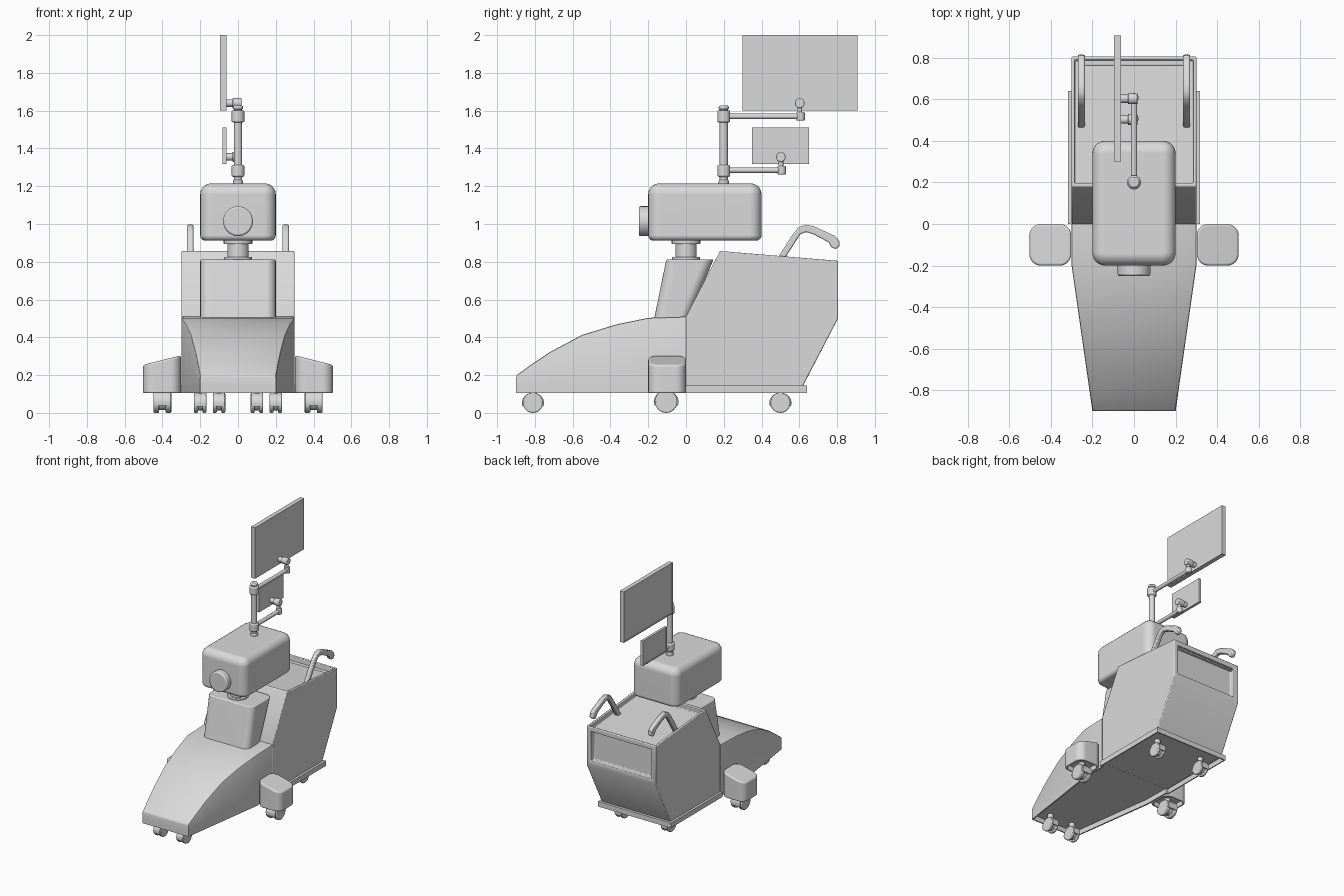
import bpy, bmesh, math
from mathutils import Vector

cube = bpy.data.objects.get("Cube")
if cube:
    bpy.data.objects.remove(cube, do_unlink=True)

grey = bpy.data.materials.new("light_grey")
grey.use_nodes = True
GREY = (0.7, 0.7, 0.7, 1)
grey.diffuse_color = GREY
grey.node_tree.nodes["Principled BSDF"].inputs["Base Color"].default_value = GREY
parts = []


def finish(name, bm, bevel=0.0):
    """Turn a bmesh into a named grey object with an optional edge bevel."""
    bmesh.ops.recalc_face_normals(bm, faces=bm.faces)
    mesh = bpy.data.meshes.new(name)
    bm.to_mesh(mesh)
    bm.free()
    obj = bpy.data.objects.new(name, mesh)
    bpy.context.collection.objects.link(obj)
    mesh.materials.append(grey)
    if bevel:
        mod = obj.modifiers.new("edge_bevel", "BEVEL")
        mod.width, mod.segments = bevel, 2
        mod.limit_method, mod.angle_limit = "ANGLE", math.radians(40)
    parts.append(obj)
    return obj


def prism_mesh(profile, x0, x1):
    """Extrude a side (y, z) profile across x."""
    bm = bmesh.new()
    a = [bm.verts.new((x0, y, z)) for y, z in profile]
    b = [bm.verts.new((x1, y, z)) for y, z in profile]
    bm.faces.new(a)
    bm.faces.new(b[::-1])
    for i in range(len(a)):
        j = (i + 1) % len(a)
        bm.faces.new((a[i], b[i], b[j], a[j]))
    bmesh.ops.recalc_face_normals(bm, faces=bm.faces)
    return bm


def recess(bm, direction, rim, depth):
    """Sink the largest face that looks along direction, leaving a rim."""
    bm.normal_update()
    way = Vector(direction)
    face = [max(bm.faces, key=lambda f: f.normal.dot(way) ** 9 * f.calc_area())]
    bmesh.ops.inset_individual(bm, faces=face, thickness=rim)
    bmesh.ops.inset_individual(bm, faces=face, thickness=0.001, depth=-depth)


def rounded_block(name, lo, hi, side, top, bottom, shape=None, hollow=0.0):
    """Box with separately rounded upright, top and bottom edges."""
    bm = bmesh.new()
    bmesh.ops.create_cube(bm, size=1)
    for v in bm.verts:
        v.co = Vector([l + (c + 0.5) * (h - l) for c, l, h in zip(v.co, lo, hi)])
        if shape:
            v.co = shape(v.co)
    upright = [e for e in bm.edges
               if abs((e.verts[0].co - e.verts[1].co).normalized().z) > 0.7]
    bmesh.ops.bevel(bm, geom=upright, offset=side, segments=6, profile=0.5, affect="EDGES")
    for sign, radius in ((1, top), (-1, bottom)):
        bm.normal_update()
        cap = max(bm.faces, key=lambda f: sign * f.normal.z * f.calc_area())
        bmesh.ops.bevel(bm, geom=list(cap.edges), offset=radius, segments=5,
                        profile=0.5, affect="EDGES")
    if hollow:
        recess(bm, (0, 0, -1), 0.006, hollow)
    obj = finish(name, bm)
    obj.modifiers.new("even_shading", "WEIGHTED_NORMAL").keep_sharp = True


def rod(name, start, end, radius, bevel=0.0, sides=28):
    start, end = Vector(start), Vector(end)
    axis = end - start
    bm = bmesh.new()
    bmesh.ops.create_cone(bm, cap_ends=True, segments=sides, radius1=radius,
                          radius2=radius, depth=axis.length)
    turn = axis.to_track_quat("Z", "Y")
    for v in bm.verts:
        v.co = turn @ v.co + (start + end) / 2
    return finish(name, bm, bevel)


# Base skirt, hollow underneath
BASE_TOP = 0.144
half = [(0.2, -0.9), (0.3, -0.2), (0.3, 0), (0.317, 0), (0.317, 0.64)]
bm = bmesh.new()
floor = bm.faces.new([bm.verts.new((x, y, 0.105)) for x, y in
                      half + [(-x, y) for x, y in reversed(half)]])
lid = bmesh.ops.extrude_face_region(bm, geom=[floor], use_keep_orig=True)["geom"]
for v in lid:
    if isinstance(v, bmesh.types.BMVert):
        v.co.z = BASE_TOP
bmesh.ops.recalc_face_normals(bm, faces=bm.faces)
recess(bm, (0, 0, -1), 0.012, 0.037)
finish("base_skirt", bm)

# Sloping front hood, tapering towards the nose
bm = bmesh.new()
rings = []
for y, z in [(-0.9, 0.197), (-0.81, 0.262), (-0.72, 0.322), (-0.55, 0.413),
             (-0.37, 0.468), (-0.2, 0.503), (0.0, 0.51)]:
    w = min(0.3, 0.2 + (y + 0.9) / 7)
    rings.append([bm.verts.new(c) for c in
                  ((-w, y, BASE_TOP), (-w, y, z), (w, y, z), (w, y, BASE_TOP))])
for a, b in zip(rings, rings[1:]):
    for i in range(4):
        j = (i + 1) % 4
        bm.faces.new((a[i], a[j], b[j], b[i]))
bm.faces.new(rings[0])
bm.faces.new(rings[-1][::-1])
bmesh.ops.recalc_face_normals(bm, faces=bm.faces)
rim = [e for e in bm.edges if min(v.co.z for v in e.verts) > 0.19
       and (e.verts[0].co.y != e.verts[1].co.y or e.verts[0].co.y < -0.89)]
bmesh.ops.bevel(bm, geom=rim, offset=0.009, segments=2, profile=0.5, affect="EDGES")
finish("front_hood", bm)

# Rear cabinet with a sunken top tray and a back pocket
bm = prism_mesh([(0, BASE_TOP - 0.004), (0, 0.51), (0.18, 0.857), (0.805, 0.805),
                 (0.805, 0.5), (0.618, BASE_TOP - 0.004)], -0.3, 0.3)
recess(bm, (0, 0, 1), 0.022, 0.045)
recess(bm, (0, 1, 0), 0.052, 0.045)
finish("cabinet", bm, 0.006)


# Leaning pedestal and swivel neck
def lean(co):
    t = (co.z - 0.5) / 0.31
    front, rear = -0.168 + 0.063 * t, 0.015 + 0.13 * t
    return Vector((co.x, front if co.y < 0 else rear, co.z))


rounded_block("pedestal", (-0.2, -1, 0.5), (0.2, 1, 0.812), 0.05, 0.008, 0.004, lean)
rod("neck_base", (0, 0, 0.8), (0, 0, 0.825), 0.075, 0.004)
rod("neck", (0, 0, 0.81), (0, 0, 0.91), 0.056)
rod("neck_collar", (0, 0, 0.893), (0, 0, 0.918), 0.076, 0.004)

# Rounded head with a round front port
rounded_block("head", (-0.2, -0.2, 0.912), (0.2, 0.4, 1.215), 0.062, 0.058, 0.028)
rod("head_port", (0, -0.25, 1.015), (0, -0.18, 1.015), 0.079, 0.009, 40)

# Mast with collars
MAST_Y = 0.2
rod("mast", (0, MAST_Y, 1.2), (0, MAST_Y, 1.61), 0.022)
for name, z0, z1, r in (("mast_foot", 1.2, 1.235, 0.027),
                        ("lower_collar", 1.25, 1.312, 0.034),
                        ("upper_collar", 1.538, 1.602, 0.034),
                        ("mast_cap", 1.605, 1.627, 0.027)):
    rod(name, (0, MAST_Y, z0), (0, MAST_Y, z1), r, 0.008)


# Screens on swing arms
def screen(name, arm_z, joint_y, pivot_z, thick, y0, y1, z0, z1):
    rod(name + "_arm", (0, MAST_Y, arm_z), (0, joint_y, arm_z), 0.015)
    rod(name + "_arm_end", (0, joint_y, arm_z - 0.022), (0, joint_y, arm_z + 0.022), 0.022, 0.004)
    y = joint_y - 0.005
    rod(name + "_post", (0, y, arm_z), (0, y, pivot_z), 0.013)
    rod(name + "_pivot", (-0.03, y, pivot_z), (0.018, y, pivot_z), 0.026, 0.004)
    rod(name + "_mount", (-0.064, y, pivot_z), (-0.02, y, pivot_z), 0.02)
    bm = prism_mesh([(y0, z0), (y1, z0), (y1, z1), (y0, z1)], -0.062 - thick, -0.062)
    recess(bm, (-1, 0, 0), 0.01, 0.004)
    finish(name, bm)


screen("large_screen", 1.57, 0.607, 1.64, 0.034, 0.3, 0.907, 1.6, 2.0)
screen("small_screen", 1.285, 0.507, 1.355, 0.02, 0.35, 0.65, 1.317, 1.512)

# Push handles rising from the cabinet tray
grip = [(0.456, 0.775), (0.565, 0.945), (0.595, 0.982), (0.635, 0.997), (0.685, 0.985),
        (0.785, 0.938), (0.81, 0.915), (0.815, 0.885), (0.795, 0.867), (0.77, 0.875),
        (0.755, 0.903), (0.68, 0.943), (0.635, 0.958), (0.605, 0.945), (0.495, 0.775)]
for side, s in (("left", 1), ("right", -1)):
    finish(side + "_handle", prism_mesh(grip, s * 0.236, s * 0.27), 0.007)


# Outrigger pods with sloping tops, hollow underneath
def slope_top(co):
    if co.z > 0.2:
        co.z = 0.305 - 0.25 * (abs(co.x) - 0.3)
    return co


for side, x0, x1 in (("left", 0.302, 0.503), ("right", -0.503, -0.302)):
    rounded_block(side + "_outrigger", (x0, -0.2, 0.105), (x1, 0, 0.3),
                  0.055, 0.012, 0.008, slope_top, 0.037)


# Twin-wheel casters
def caster(name, x, y, r, width):
    for label, s in (("left", 1), ("right", -1)):
        rod(f"{name}_{label}_wheel", (x + s * width * 0.18, y, r), (x + s * width * 0.5, y, r),
            r, 0.006, 24)
    rod(name + "_hub", (x - width * 0.3, y, r), (x + width * 0.3, y, r), r * 0.75)
    rod(name + "_stem", (x, y, r), (x, y, 0.15), r * 0.38)
    # half-round guard over the wheels
    arc = [math.radians(a) for a in range(-20, 201, 20)]
    outer = [(y + 1.12 * r * math.cos(a), r + 1.02 * r * math.sin(a)) for a in arc]
    inner = [(y + 0.85 * r * math.cos(a), r + 0.85 * r * math.sin(a)) for a in reversed(arc)]
    finish(name + "_guard", prism_mesh(outer + inner, x - width * 0.42, x + width * 0.42))


for side, s in (("left", 1), ("right", -1)):
    caster(side + "_front_caster", s * 0.1, -0.81, 0.053, 0.066)
    caster(side + "_rear_caster", s * 0.2, 0.5, 0.053, 0.066)
    caster(side + "_outrigger_caster", s * 0.4, -0.105, 0.059, 0.095)

# Smooth curved surfaces, keep crisp edges
bpy.ops.object.select_all(action="DESELECT")
for obj in parts:
    obj.select_set(True)
bpy.context.view_layer.objects.active = parts[0]
bpy.ops.object.shade_smooth_by_angle(angle=math.radians(35))
